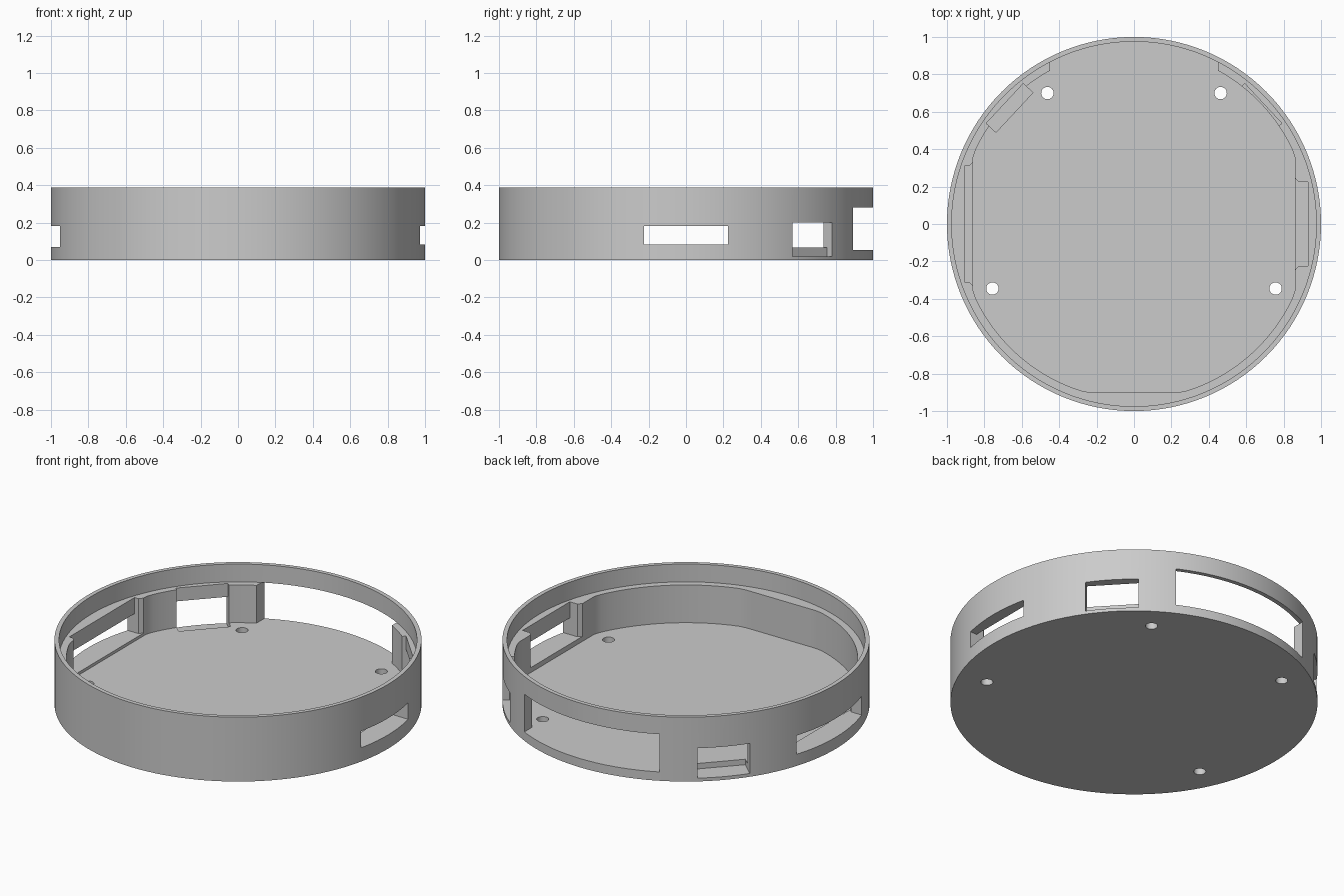
import bpy, bmesh, math

cube = bpy.data.objects.get("Cube")
if cube:
    bpy.data.objects.remove(cube, do_unlink=True)

HEIGHT, FLOOR, LEDGE, SEGMENTS = 0.387, 0.053, 0.28, 128

grey = bpy.data.materials.new("plain_grey")
grey.use_nodes = True
colour = (0.6, 0.6, 0.6, 1)
grey.diffuse_color = colour
grey.node_tree.nodes["Principled BSDF"].inputs["Base Color"].default_value = colour


def prism(name, outline, z0, z1):
    """Closed solid from a counter-clockwise outline."""
    bm = bmesh.new()
    low = [bm.verts.new((x, y, z0)) for x, y in outline]
    high = [bm.verts.new((x, y, z1)) for x, y in outline]
    bm.faces.new(low[::-1])
    bm.faces.new(high)
    n = len(outline)
    for i in range(n):
        j = (i + 1) % n
        bm.faces.new((low[i], low[j], high[j], high[i]))
    mesh = bpy.data.meshes.new(name)
    bm.to_mesh(mesh)
    bm.free()
    obj = bpy.data.objects.new(name, mesh)
    bpy.context.collection.objects.link(obj)
    mesh.materials.append(grey)
    return obj


def circle(r, cx=0, cy=0, n=SEGMENTS):
    turns = [math.tau * i / n for i in range(n)]
    return [(cx + r * math.cos(a), cy + r * math.sin(a)) for a in turns]


def turned(points, degrees):
    c, s = math.cos(math.radians(degrees)), math.sin(math.radians(degrees))
    return [(x * c - y * s, x * s + y * c) for x, y in points]


def slot(near, far, half, degrees):
    """Rectangle reaching outward from the centre in one direction."""
    return turned([(near, -half), (far, -half), (far, half), (near, half)], degrees)


def flared(near, far, half, degrees):
    """Slot with chamfered mouth."""
    flare = half + 0.022
    return turned([(near, -flare), (0.86, -flare), (0.88, -half), (far, -half),
                   (far, half), (0.88, half), (0.86, flare), (near, flare)], degrees)


case = prism("round_case", circle(1), 0, HEIGHT)


def cut(outline, z0, z1):
    cutter = prism("cutter", outline, z0, z1)
    cutter.hide_render = True
    mod = case.modifiers.new("cut", "BOOLEAN")
    mod.operation, mod.solver, mod.object = "DIFFERENCE", "EXACT", cutter
    bpy.context.view_layer.objects.active = case
    bpy.ops.object.modifier_apply(modifier=mod.name)
    mesh = cutter.data
    bpy.data.objects.remove(cutter, do_unlink=True)
    bpy.data.meshes.remove(mesh)


# Thin upper lip and the cavity with flattened sides and front
cut(circle(0.975), LEDGE, 0.5)
cavity = [(max(-0.86, min(0.86, x)), max(-0.9, y)) for x, y in circle(0.935)]
cut(cavity, FLOOR, 0.33)

# Side recesses with slim windows
for degrees, depth, half, sill in ((0, 0.93, 0.225, 0.083), (180, 0.905, 0.31, 0.07)):
    cut(flared(0.8, depth, half, degrees), sill, 0.33)
    cut(slot(0.8, 1.2, half, degrees), sill, 0.183)

# Wide rear opening
cut(slot(0.6, 1.2, 0.45, 90), FLOOR, LEDGE)

# Angled connector ports: flat wall pocket, window, lowered seat
for degrees, seat, sill in ((43, 0.95, 0.066), (137, 0.874, FLOOR)):
    cut(slot(0.85, 0.945, 0.145, degrees), sill, 0.33)
    cut(slot(0.85, 1.2, 0.145, degrees), sill, 0.2)
    cut(slot(seat, 1.2, 0.145, degrees), 0.02, 0.2)

# Screw holes in the floor
for side in (-1, 1):
    for x, y in ((0.463, 0.7), (0.757, -0.345)):
        cut(circle(0.033, side * x, y, 32), -0.1, 0.15)

bpy.ops.object.select_all(action="DESELECT")
case.select_set(True)
bpy.context.view_layer.objects.active = case
bpy.ops.object.shade_smooth_by_angle(angle=math.radians(25))
